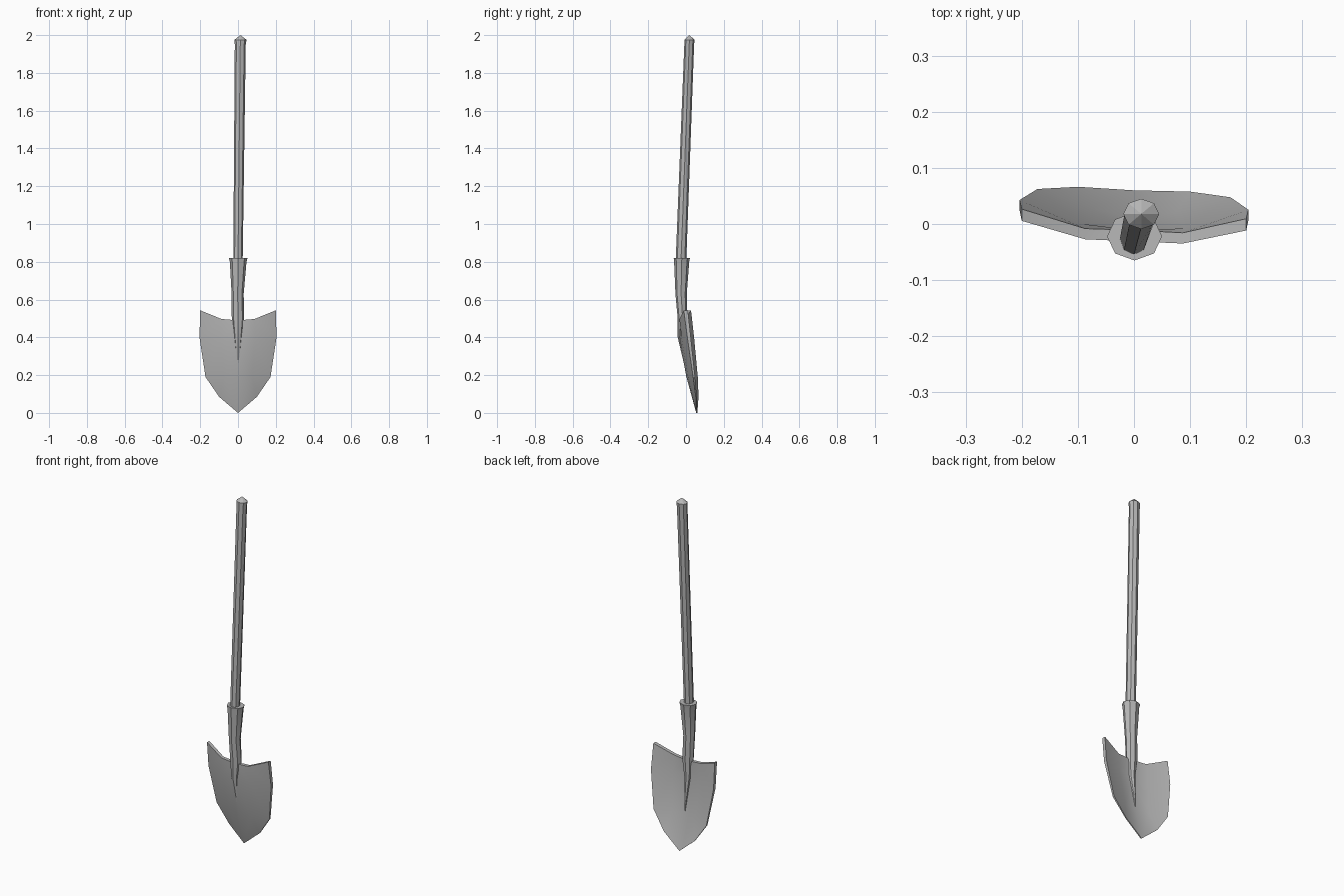
import bpy, bmesh, math

if "Cube" in bpy.data.objects:
    bpy.data.objects.remove(bpy.data.objects["Cube"], do_unlink=True)

GREY = (0.48, 0.48, 0.48, 1.0)
steel = bpy.data.materials.new("plain_grey")
steel.diffuse_color = GREY
steel.use_nodes = True
steel.node_tree.nodes["Principled BSDF"].inputs["Base Color"].default_value = GREY


def finish(bm, name, angle):
    """Turn a bmesh into a named object with material and shading."""
    bmesh.ops.recalc_face_normals(bm, faces=bm.faces[:])
    mesh = bpy.data.meshes.new(name)
    bm.to_mesh(mesh)
    bm.free()
    mesh.materials.append(steel)
    ob = bpy.data.objects.new(name, mesh)
    bpy.context.collection.objects.link(ob)
    bpy.ops.object.select_all(action='DESELECT')
    ob.select_set(True)
    bpy.context.view_layer.objects.active = ob
    bpy.ops.object.shade_smooth_by_angle(angle=math.radians(angle))
    return ob


def loft(name, rings, apex=None, sides=8):
    """Skin octagonal rings (z, cx, cy, rx, ry), with an optional pointed top."""
    bm = bmesh.new()
    loops = []
    for z, cx, cy, rx, ry in rings:
        loops.append([bm.verts.new((cx + rx * math.cos(2 * math.pi * i / sides),
                                    cy + ry * math.sin(2 * math.pi * i / sides), z))
                      for i in range(sides)])
    for a, b in zip(loops, loops[1:]):
        for i in range(sides):
            j = (i + 1) % sides
            bm.faces.new((a[i], a[j], b[j], b[i]))
    bm.faces.new(loops[0])
    if apex:
        top = bm.verts.new(apex)
        for i in range(sides):
            bm.faces.new((loops[-1][i], loops[-1][(i + 1) % sides], top))
    else:
        bm.faces.new(loops[-1])
    return finish(bm, name, 22)


# Handle with a pointed end cap
loft("handle", [(0.70, -0.001, -0.029, 0.025, 0.028),
                (0.82, 0.0, -0.026, 0.025, 0.028),
                (1.95, 0.012, 0.017, 0.029, 0.026),
                (1.975, 0.013, 0.018, 0.032, 0.027)],
     apex=(0.013, 0.018, 2.0))

# Socket, running down the blade as a tapering ridge
loft("socket", [(0.21, 0.0, 0.008, 0.002, 0.007),
                (0.40, 0.0, -0.022, 0.022, 0.022),
                (0.50, 0.0, -0.018, 0.033, 0.026),
                (0.63, -0.002, -0.026, 0.032, 0.030),
                (0.80, 0.001, -0.023, 0.044, 0.040),
                (0.82, 0.001, -0.022, 0.049, 0.043)])

# Blade half: name -> (x, front y, z, thickness)
points = {
    "top_mid": (0.0, -0.031, 0.490, 0.020),
    "top_in": (0.087, -0.031, 0.497, 0.019),
    "top_out": (0.200, -0.003, 0.543, 0.021),
    "mid_mid": (0.0, -0.036, 0.400, 0.018),
    "mid_in": (0.090, -0.020, 0.400, 0.016),
    "mid_out": (0.204, 0.016, 0.400, 0.018),
    "low_mid": (0.0, 0.001, 0.195, 0.010),
    "low_in": (0.075, 0.014, 0.190, 0.010),
    "low_out": (0.172, 0.045, 0.190, 0.010),
    "side": (0.100, 0.056, 0.085, 0.006),
    "tip": (0.0, 0.054, 0.0, 0.006),
}
patches = ["top_mid top_in mid_in mid_mid", "top_in top_out mid_out mid_in",
           "mid_mid mid_in low_in low_mid", "mid_in mid_out low_out low_in",
           "low_in low_out side", "low_in side tip", "low_mid low_in tip"]
TWIST = -0.043

bm = bmesh.new()
front, back = {}, {}
for key, (x, y, z, t) in points.items():
    for s in ((1,) if x == 0 else (1, -1)):
        front[key, s] = bm.verts.new((s * x, y + TWIST * s * x, z))
        back[key, s] = bm.verts.new((s * x, y + t + TWIST * s * x, z))
    if x == 0:
        front[key, -1], back[key, -1] = front[key, 1], back[key, 1]

for s in (1, -1):
    for patch in patches:
        keys = patch.split()
        for sheet in (front, back):
            bm.faces.new([sheet[k, s] for k in keys])
    # Rim joining the front and back sheets
    rim = "top_mid top_in top_out mid_out low_out side tip".split()
    for a, b in zip(rim, rim[1:]):
        bm.faces.new((front[a, s], front[b, s], back[b, s], back[a, s]))
finish(bm, "blade", 22)
